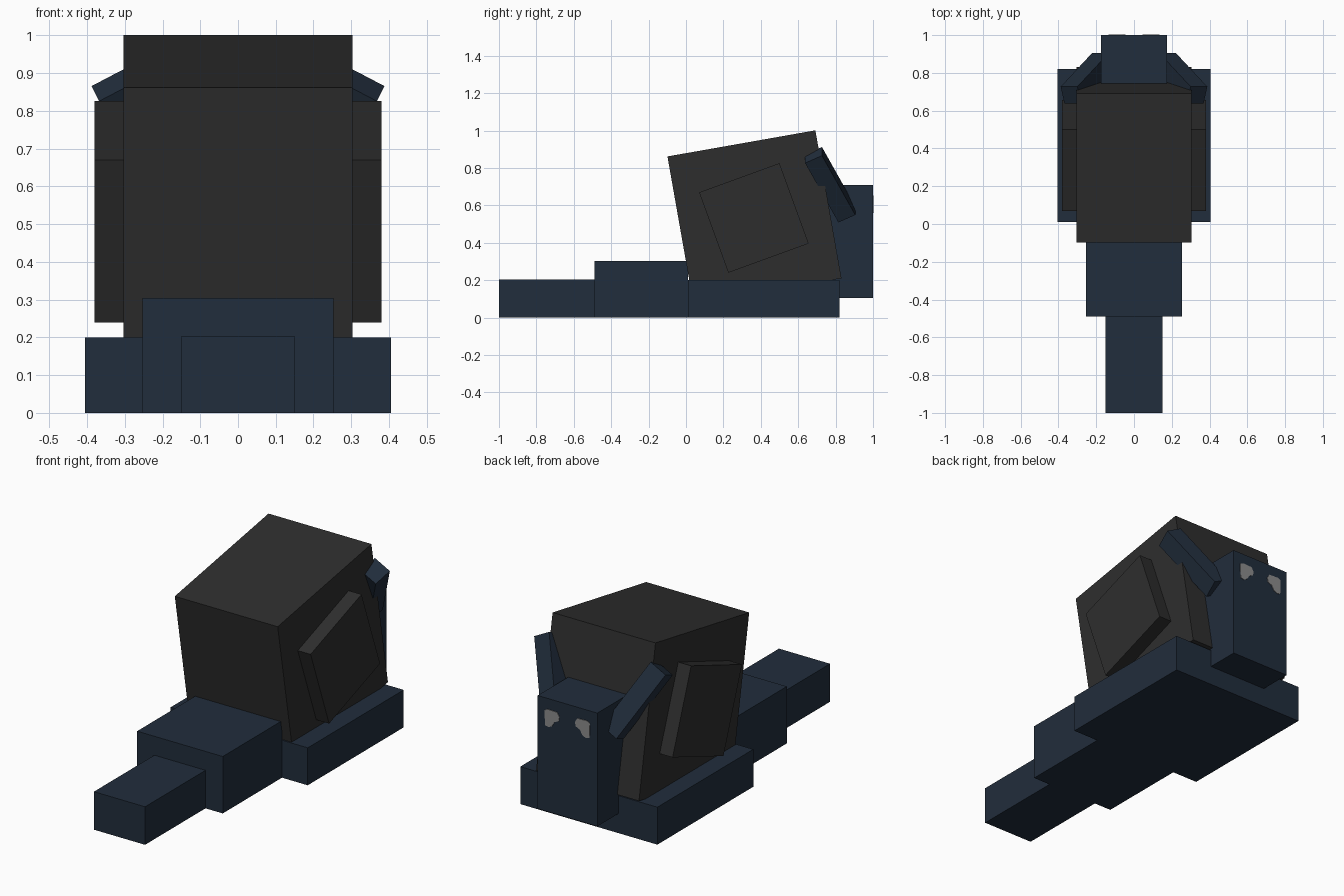
import bpy, bmesh, math
from mathutils import Vector

if "Cube" in bpy.data.objects:
    bpy.data.objects.remove(bpy.data.objects["Cube"])


def material(name, rgb):
    m = bpy.data.materials.new(name)
    m.diffuse_color = (*rgb, 1)
    m.use_nodes = True
    m.node_tree.nodes["Principled BSDF"].inputs["Base Color"].default_value = m.diffuse_color
    return m


NAVY = material("dark navy", (0.0152, 0.0262, 0.0452))
CHARCOAL = material("charcoal", (0.027, 0.027, 0.027))
GREY = material("eye grey", (0.26, 0.26, 0.26))


def make(name, verts, faces, mat):
    me = bpy.data.meshes.new(name)
    me.from_pydata(verts, [], faces)
    bm = bmesh.new()
    bm.from_mesh(me)
    bmesh.ops.recalc_face_normals(bm, faces=bm.faces)
    bm.to_mesh(me)
    bm.free()
    me.materials.append(mat)
    ob = bpy.data.objects.new(name, me)
    bpy.context.collection.objects.link(ob)
    return ob


def prism(name, outline, offset, mat):
    """Sweep a planar outline along an offset vector."""
    n = len(outline)
    base = [Vector(p) for p in outline]
    verts = base + [p + Vector(offset) for p in base]
    faces = [tuple(range(n)), tuple(range(n, 2 * n))]
    faces += [(i, (i + 1) % n, n + (i + 1) % n, n + i) for i in range(n)]
    return make(name, verts, faces, mat)


def box(name, x, y, z, mat):
    """Axis-aligned box from (low, high) ranges."""
    outline = [(x[0], y[0], z[0]), (x[1], y[0], z[0]), (x[1], y[1], z[0]), (x[0], y[1], z[0])]
    return prism(name, outline, (0, 0, z[1] - z[0]), mat)


def tilted_box(name, x, centre, size, degrees, mat):
    """Square block turned about the x axis."""
    a, r = math.radians(degrees), size / math.sqrt(2)
    outline = []
    for k in range(4):
        t = a + math.pi / 4 + k * math.pi / 2
        outline.append((x[0], centre[0] + r * math.cos(t), centre[1] + r * math.sin(t)))
    return prism(name, outline, (x[1] - x[0], 0, 0), mat)


# Stepped body and tail
box("body", (-0.405, 0.405), (0.01, 0.82), (0, 0.2), NAVY)
box("tail_base", (-0.253, 0.253), (-0.49, 0.01), (0, 0.304), NAVY)
box("tail_tip", (-0.151, 0.151), (-1, -0.49), (0, 0.203), NAVY)

# Head at the back end
box("head", (-0.176, 0.176), (0.62, 1.0), (0.105, 0.71), NAVY)

# Tilted shell
tilted_box("shell", (-0.304, 0.304), (0.366, 0.536), 0.803, 10, CHARCOAL)

# Eye outline on the head face, as (x, z)
EYE = [(0.134, 0.645), (0.115, 0.654), (0.06, 0.652), (0.046, 0.63), (0.05, 0.607),
       (0.075, 0.595), (0.09, 0.57), (0.11, 0.56), (0.131, 0.565)]

for side, s in (("left", -1), ("right", 1)):
    # Raised shell panel
    tilted_box("shell_panel_" + side, (s * 0.29, s * 0.38), (0.363, 0.533), 0.457, 20, CHARCOAL)

    # Feeler: square-section bar leaning outward from the head
    corner = Vector((0.388, 0.727, 0.866))
    across = Vector((-0.088, 0, 0.046))
    depth = Vector((-0.02, -0.09, -0.04))
    along = across.cross(depth).normalized() * -0.40
    ring = [corner, corner + across, corner + across + depth, corner + depth]
    flip = Vector((s, 1, 1))
    prism("feeler_" + side, [p * flip for p in ring], along * flip, NAVY)

    # Thin eye plate
    prism("eye_" + side, [(s * x, 0.998, z) for x, z in EYE], (0, 0.005, 0), GREY)
